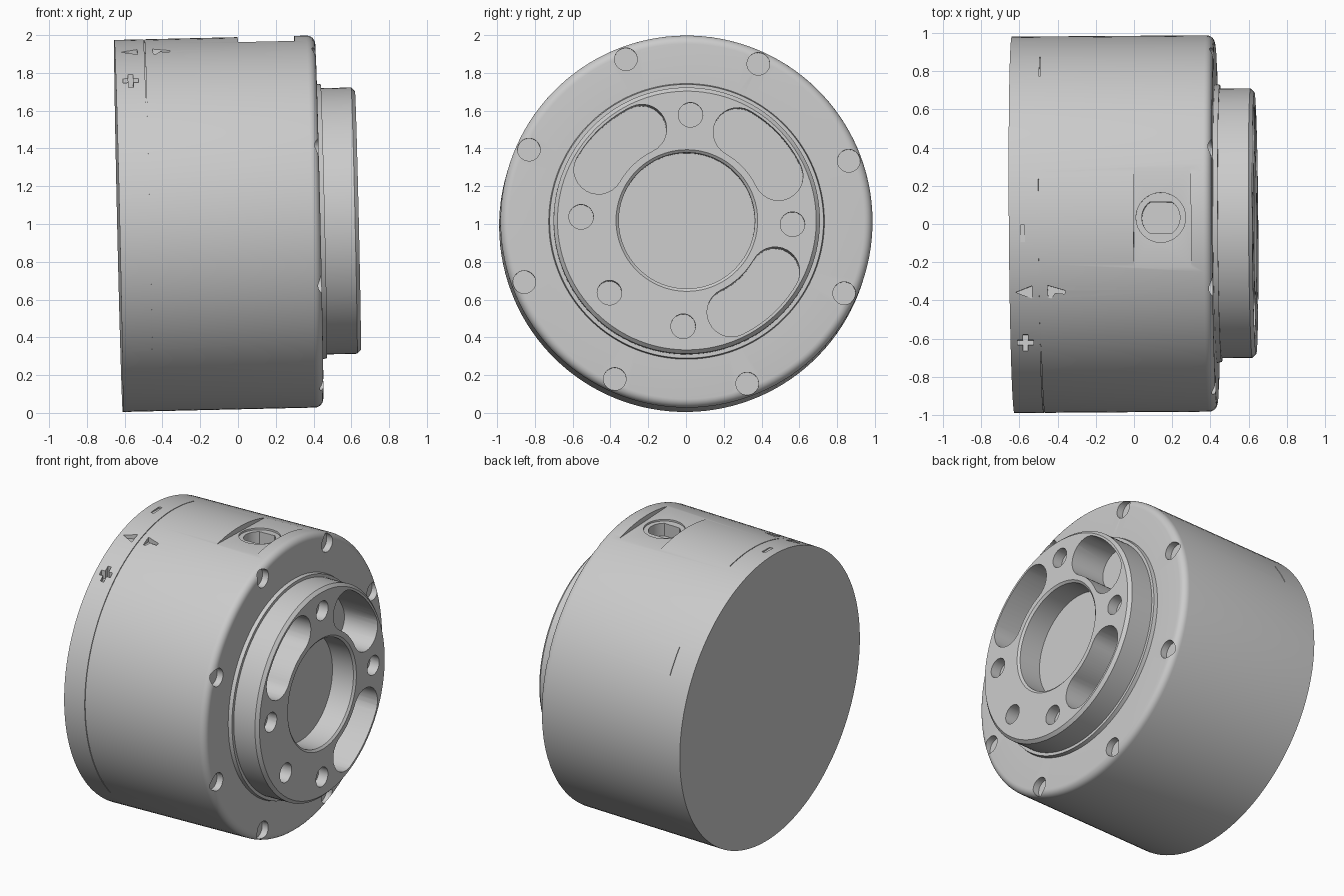
import bpy, bmesh, math
from math import sin, cos, radians, pi
from mathutils import Matrix

cube = bpy.data.objects.get("Cube")
if cube:
    bpy.data.objects.remove(cube, do_unlink=True)

grey = bpy.data.materials.new("machined grey")
grey.use_nodes = True
grey.diffuse_color = (0.6, 0.6, 0.6, 1)
grey.node_tree.nodes["Principled BSDF"].inputs["Base Color"].default_value = (0.6, 0.6, 0.6, 1)


def make_object(name, bm):
    bmesh.ops.recalc_face_normals(bm, faces=bm.faces)
    mesh = bpy.data.meshes.new(name)
    bm.to_mesh(mesh)
    bm.free()
    mesh.materials.append(grey)
    obj = bpy.data.objects.new(name, mesh)
    bpy.context.collection.objects.link(obj)
    return obj


def lathe(name, profile, steps=128):
    """Spin (x, radius) points about the x axis."""
    bm = bmesh.new()
    verts = [bm.verts.new((x, 0, r)) for x, r in profile]
    edges = [bm.edges.new(pair) for pair in zip(verts, verts[1:])]
    bmesh.ops.spin(bm, geom=verts + edges, cent=(0, 0, 0), axis=(1, 0, 0),
                   angle=2 * pi, steps=steps)
    bmesh.ops.remove_doubles(bm, verts=bm.verts, dist=1e-5)
    return make_object(name, bm)


def cut(target, points, low, high, axis):
    """Cut a prism: (y, z) outline along x, or (x, y) outline along z."""
    bm = bmesh.new()
    place = (lambda a, b: (low, a, b)) if axis == "x" else (lambda a, b: (a, b, low))
    face = bm.faces.new([bm.verts.new(place(a, b)) for a, b in points])
    new = bmesh.ops.extrude_face_region(bm, geom=[face])["geom"]
    step = (high - low, 0, 0) if axis == "x" else (0, 0, high - low)
    bmesh.ops.translate(bm, vec=step, verts=[v for v in new if isinstance(v, bmesh.types.BMVert)])
    cutter = make_object("cutter", bm)
    cutter.hide_render = True
    mod = target.modifiers.new("cut", "BOOLEAN")
    mod.operation, mod.solver, mod.object = "DIFFERENCE", "EXACT", cutter
    bpy.context.view_layer.objects.active = target
    bpy.ops.object.modifier_apply(modifier=mod.name)
    bpy.data.objects.remove(cutter, do_unlink=True)


def arc(r, start, end, n, cx=0, cy=0):
    angles = [radians(start + (end - start) * i / n) for i in range(n + 1)]
    return [(cx + r * cos(a), cy + r * sin(a)) for a in angles]


def circle(r, cx=0, cy=0, n=32):
    return arc(r, 0, 360, n, cx, cy)[:-1]


def polar(r, angle):
    return r * cos(radians(angle)), r * sin(radians(angle))


def kidney(angle, r=0.54, half_width=0.13, half_span=17):
    a, b = angle - half_span, angle + half_span
    return (arc(r + half_width, a, b, 12)
            + arc(half_width, b, b + 180, 14, *polar(r, b))[1:-1]
            + arc(r - half_width, b, a, 12)
            + arc(half_width, a + 180, a + 360, 14, *polar(r, a))[1:-1])


# Housing with stepped front boss and central bore
R, BACK, FRONT, BOSS = 0.985, -0.633, 0.43, 0.635
fillet = arc(0.045, 0, 90, 6, FRONT - 0.045, R - 0.045)
housing = lathe("housing", [
    (0.465, 0), (0.465, 0.36), (BOSS - 0.012, 0.36), (BOSS, 0.375),
    (BOSS, 0.685), (BOSS - 0.02, 0.705), (0.455, 0.705), (0.455, 0.725),
    (FRONT, 0.73)] + fillet + [(BACK, R), (BACK, 0)])

# Bolt holes round the flange
for i in range(8):
    cut(housing, circle(0.06, *polar(0.917, 22.5 + 45 * i)), FRONT - 0.045, 0.6, "x")

# Small holes and kidney slots in the boss
for angle, depth in ((0, 0.07), (90, 0.07), (180, 0.07), (270, 0.07), (225, 0.2)):
    cut(housing, circle(0.065, *polar(0.56, angle)), BOSS - depth, 0.8, "x")
for angle, depth in ((45, 0.25), (135, 0.42), (-45, 0.42)):
    cut(housing, kidney(angle), BOSS - depth, 0.8, "x")

# Flat pad on top, with a counterbored port that has two flat sides
PAD, PX = 0.95, 0.162
cut(housing, [(0.02, -0.4), (0.32, -0.4), (0.32, 0.4), (0.02, 0.4)], PAD, 1.2, "z")
cut(housing, circle(0.13, PX, 0), PAD - 0.012, 1.2, "z")
port = arc(0.1, -55, 55, 12, PX, 0) + arc(0.1, 125, 235, 12, PX, 0)
cut(housing, port, PAD - 0.1, 1.2, "z")

# Fine seam engraved part way round the back
for start, end in ((29, 40), (78, 224)):
    band = arc(R + 0.02, start, end, 90) + arc(R - 0.006, end, start, 90)
    cut(housing, band, -0.478, -0.473, "x")

# Engraved setting marks: bar, arrowhead, flag and plus
bar = [(-0.573, -0.125), (-0.55, -0.125), (-0.55, -0.035), (-0.573, -0.035)]
arrow = [(-0.6, -0.385), (-0.515, -0.418), (-0.515, -0.352)]
flag = [(-0.435, -0.35), (-0.34, -0.378), (-0.345, -0.395), (-0.395, -0.39),
        (-0.415, -0.418), (-0.43, -0.415)]
s, w = 0.042, 0.013
plus = [(-0.555 + x, -0.643 + y) for x, y in (
    (-s, -w), (-w, -w), (-w, -s), (w, -s), (w, -w), (s, -w),
    (s, w), (w, w), (w, s), (-w, s), (-w, w), (-s, w))]
for mark in (bar, arrow, flag, plus):
    lowest = math.sqrt(R * R - min(y for x, y in mark) ** 2)
    cut(housing, mark, lowest - 0.004, 1.2, "z")

# Smooth shading, then the slight lean and roll of the whole part
bpy.ops.object.select_all(action="DESELECT")
housing.select_set(True)
bpy.context.view_layer.objects.active = housing
bpy.ops.object.shade_smooth_by_angle(angle=radians(30))
housing.matrix_world = (Matrix.Translation((0, 0, 1.004))
                        @ Matrix.Rotation(radians(0.4), 4, "Z")
                        @ Matrix.Rotation(radians(-1.3), 4, "Y")
                        @ Matrix.Rotation(radians(-2), 4, "X"))
